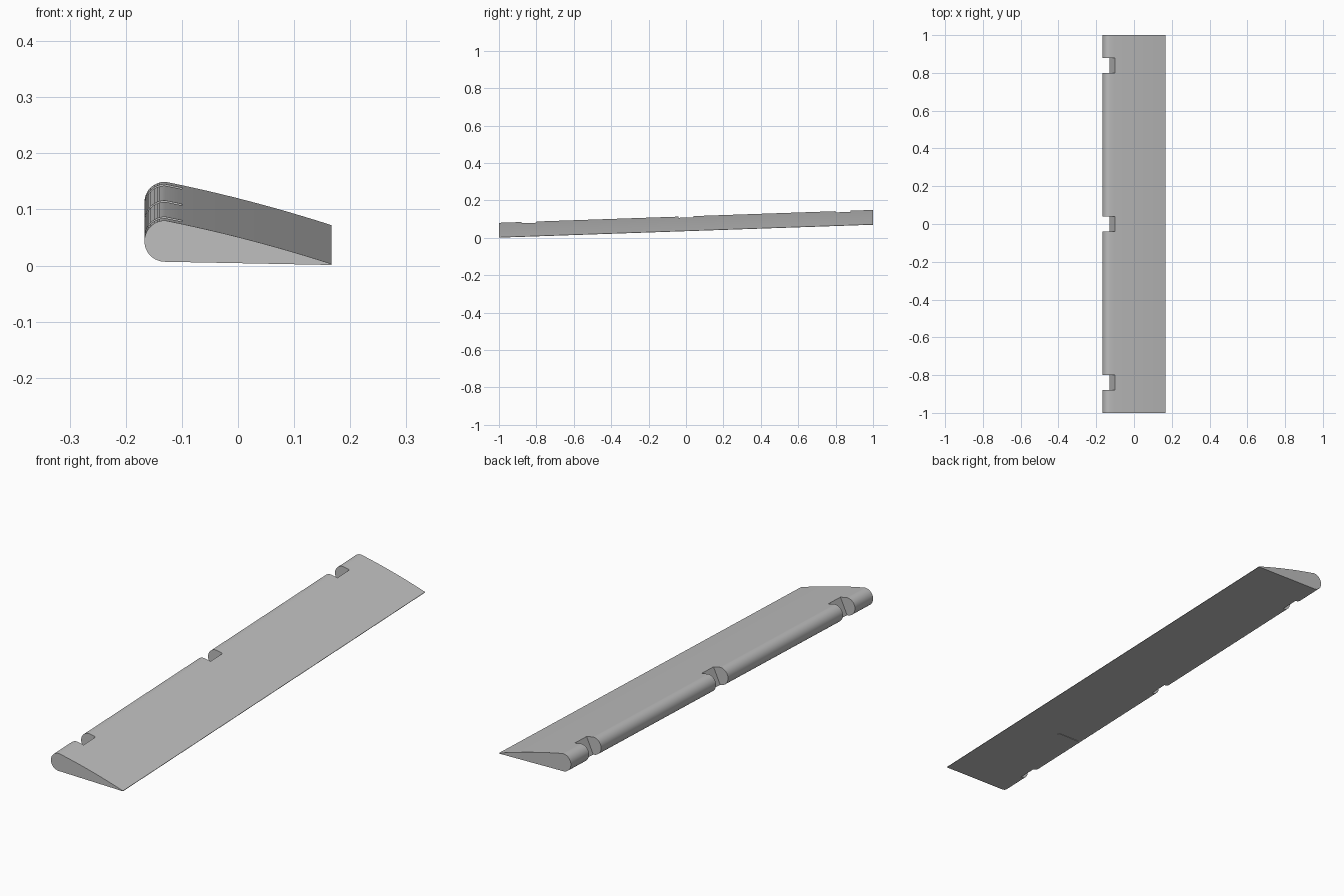
import bpy, bmesh
from math import cos, sin, pi

cube = bpy.data.objects.get("Cube")
if cube:
    bpy.data.objects.remove(cube)

grey = bpy.data.materials.new("plain grey")
grey.use_nodes = True
colour = (0.52, 0.52, 0.52, 1)
grey.diffuse_color = colour
grey.node_tree.nodes["Principled BSDF"].inputs["Base Color"].default_value = colour


def lift(y):
    """Height gained along the span, from the front end to the back end."""
    return 0.0345 * (y + 1)


def prism(name, profile, y0, y1):
    """Extrude an x-z profile along the rising span."""
    bm = bmesh.new()
    ends = [[bm.verts.new((x, y, z + lift(y))) for x, z in profile] for y in (y0, y1)]
    bm.faces.new(ends[0])
    bm.faces.new(ends[1])
    n = len(profile)
    for i in range(n):
        j = (i + 1) % n
        bm.faces.new((ends[0][i], ends[0][j], ends[1][j], ends[1][i]))
    bmesh.ops.recalc_face_normals(bm, faces=bm.faces)
    mesh = bpy.data.meshes.new(name)
    bm.to_mesh(mesh)
    bm.free()
    mesh.materials.append(grey)
    obj = bpy.data.objects.new(name, mesh)
    bpy.context.collection.objects.link(obj)
    return obj


# Flap section: round nose, gently arched top, flat underside
NOSE_X, NOSE_Z, R, TAIL_X = -0.130, 0.0435, 0.0368, 0.167
nose = [(NOSE_X + R * cos(a), NOSE_Z + R * sin(a))
        for a in (pi * 1.5 - pi * i / 24 for i in range(25))]
top = []
for i in range(1, 13):
    t = i / 12
    arch = 0.018 * t * (1 - t)
    top.append((NOSE_X + t * (TAIL_X - NOSE_X), 0.0803 - 0.0775 * t + arch))
flap = prism("flap", nose + top + [(TAIL_X, 0.001)], -1, 1)

# Hinge notches with a sloping inner wall
notch = [(-0.3, -0.1), (-0.179, -0.1), (-0.042, 0.2), (-0.3, 0.2)]
for y in (-0.84, 0, 0.84):
    cutter = prism("notch_cutter", notch, y - 0.04, y + 0.04)
    cutter.hide_render = True
    mod = flap.modifiers.new("hinge notch", "BOOLEAN")
    mod.operation = "DIFFERENCE"
    mod.solver = "EXACT"
    mod.object = cutter
    bpy.context.view_layer.objects.active = flap
    bpy.ops.object.modifier_apply(modifier=mod.name)
    bpy.data.objects.remove(cutter)

bpy.ops.object.select_all(action="DESELECT")
flap.select_set(True)
bpy.context.view_layer.objects.active = flap
bpy.ops.object.shade_smooth_by_angle(angle=pi / 6)

# Thin control rib just proud of the underside
rib = [(-0.13, 0.012), (-0.13, 0.004), (-0.03, 0.003), (-0.03, 0.012)]
prism("control_rib", rib, -0.525, -0.515)
